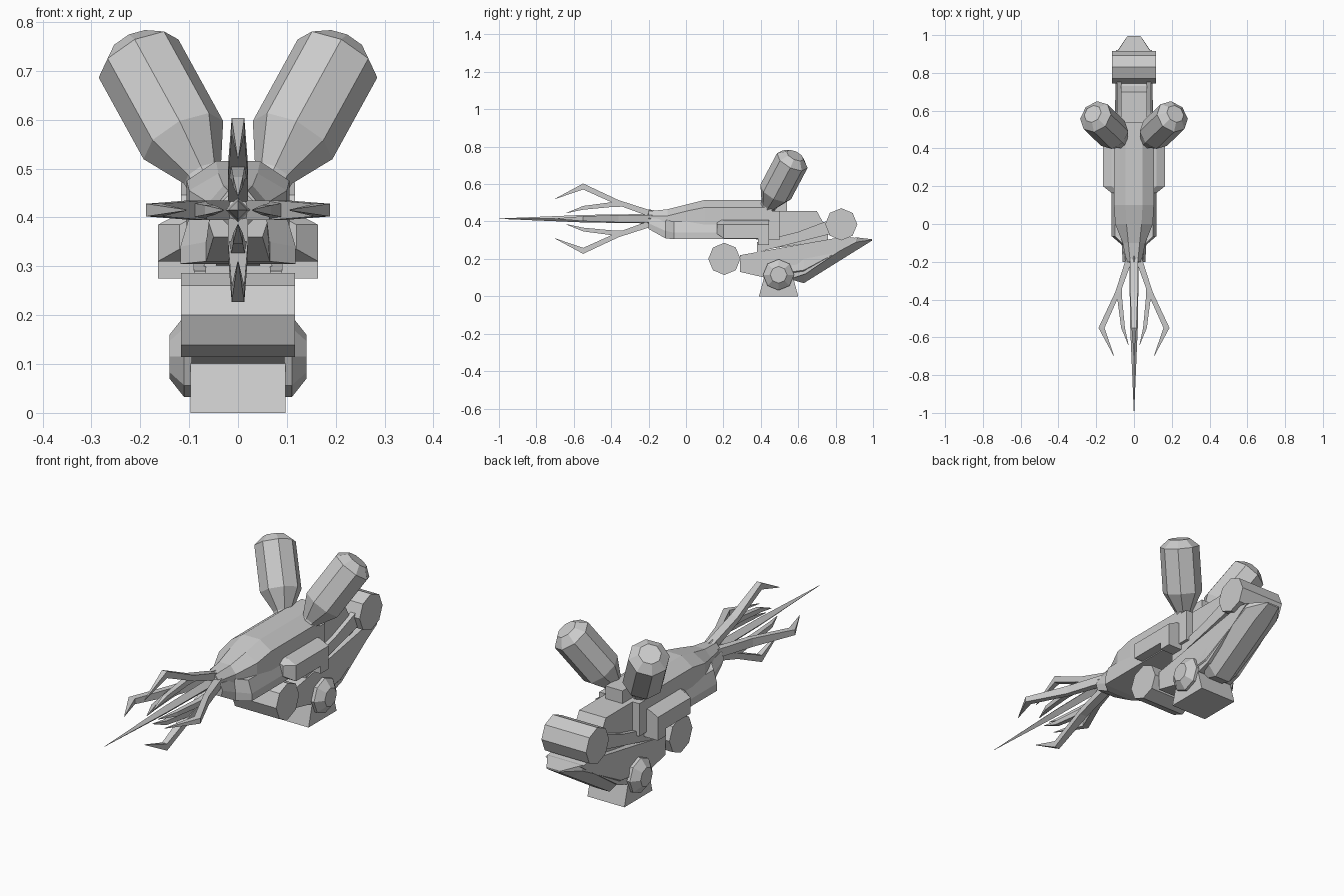
import bpy
import bmesh
from math import cos, sin, pi
from mathutils import Vector

cube = bpy.data.objects.get("Cube")
if cube:
    bpy.data.objects.remove(cube, do_unlink=True)

grey = bpy.data.materials.new("hull_grey")
grey.use_nodes = True
colour = (0.6, 0.6, 0.6, 1)
grey.diffuse_color = colour
grey.node_tree.nodes["Principled BSDF"].inputs["Base Color"].default_value = colour


def loft(name, rings):
    """Skin a row of equal-sized rings and cap both ends."""
    bm = bmesh.new()
    rows = [[bm.verts.new(p) for p in ring] for ring in rings]
    n = len(rows[0])
    for a, b in zip(rows, rows[1:]):
        for i in range(n):
            j = (i + 1) % n
            bm.faces.new((a[i], a[j], b[j], b[i]))
    bm.faces.new(rows[0])
    bm.faces.new(rows[-1])
    bmesh.ops.recalc_face_normals(bm, faces=bm.faces)
    mesh = bpy.data.meshes.new(name)
    bm.to_mesh(mesh)
    bm.free()
    mesh.materials.append(grey)
    obj = bpy.data.objects.new(name, mesh)
    bpy.context.collection.objects.link(obj)
    return obj


def slab(name, profile, x0, x1):
    """Side profile in (y, z) extruded across x."""
    return loft(name, [[(x, y, z) for y, z in profile] for x in (x0, x1)])


def lathe(name, start, axis, steps, sides=8):
    """Faceted solid of revolution; steps are (distance, radius)."""
    axis = Vector(axis).normalized()
    turn = axis.to_track_quat('Z', 'Y')
    rings = []
    for d, r in steps:
        rings.append([Vector(start) + axis * d + turn @ Vector(
            (r * cos(2 * pi * i / sides), r * sin(2 * pi * i / sides), 0))
            for i in range(sides)])
    return loft(name, rings)


def section(y, top_w, top_z, side_w, side_z, low_w, low_z):
    """Symmetric six-sided cross-section of a hull."""
    half = [(top_w, top_z), (side_w, side_z), (low_w, low_z)]
    return [(x, y, z) for x, z in half] + [(-x, y, z) for x, z in reversed(half)]


# Main hull
loft("upper_hull", [
    section(-0.20, 0.02, 0.455, 0.04, 0.43, 0.04, 0.38),
    section(-0.10, 0.03, 0.465, 0.06, 0.43, 0.06, 0.36),
    section(0.00, 0.04, 0.49, 0.10, 0.455, 0.10, 0.36),
    section(0.10, 0.045, 0.515, 0.105, 0.475, 0.105, 0.36),
    section(0.46, 0.045, 0.515, 0.105, 0.475, 0.105, 0.36)])
loft("lower_hull", [
    section(-0.20, 0.045, 0.42, 0.06, 0.39, 0.05, 0.36),
    section(-0.11, 0.055, 0.41, 0.065, 0.35, 0.065, 0.31),
    section(-0.065, 0.10, 0.40, 0.118, 0.34, 0.118, 0.305),
    section(0.40, 0.10, 0.40, 0.118, 0.34, 0.118, 0.305)])
slab("hull_spine", [(0.3, 0.515), (0.54, 0.515), (0.54, 0.41), (0.45, 0.3), (0.3, 0.31)],
     -0.045, 0.045)

# Rear housing and the bed below it
slab("rear_housing", [(0.42, 0.455), (0.70, 0.455), (0.73, 0.40), (0.76, 0.37),
                      (0.76, 0.30), (0.42, 0.25)], -0.07, 0.07)
lower = [(0.29, 0.22), (0.85, 0.32), (0.92, 0.31), (0.64, 0.12), (0.58, 0.10),
         (0.42, 0.10), (0.29, 0.13)]
slab("carrier_arm", lower, -0.095, 0.095)

# Tapered tail keel
loft("tail_keel", [
    section(0.56, 0.09, 0.20, 0.10, 0.13, 0.04, 0.09),
    section(0.63, 0.09, 0.26, 0.10, 0.14, 0.04, 0.07),
    section(0.91, 0.09, 0.315, 0.092, 0.29, 0.04, 0.245),
    section(0.995, 0.035, 0.305, 0.035, 0.302, 0.03, 0.298)])

# Cross rollers: front, rear and lower hub
for name, y, z in (("front_roller", 0.205, 0.20), ("rear_roller", 0.83, 0.385)):
    lathe(name, (-0.117, y, z), (1, 0, 0), [(0, 0.086), (0.234, 0.086)])
lathe("wheel_hub", (-0.14, 0.495, 0.115), (1, 0, 0),
      [(0, 0.045), (0.03, 0.083), (0.25, 0.083), (0.28, 0.045)])

# Foot
loft("foot", [
    [(-0.097, 0.39, 0), (0.097, 0.39, 0), (0.097, 0.6, 0), (-0.097, 0.6, 0)],
    [(-0.097, 0.42, 0.11), (0.097, 0.42, 0.11), (0.097, 0.57, 0.11), (-0.097, 0.57, 0.11)]])

for side, s in (("left", 1), ("right", -1)):
    # Side sponson with a sloped front and a deeper rear block
    def face(y, w, low, s=s):
        return [(s * 0.09, y, 0.41), (s * (w - 0.045), y, 0.408), (s * w, y, 0.385),
                (s * w, y, low), (s * 0.09, y, low)]
    loft(side + "_sponson", [face(0.165, 0.12, 0.335), face(0.20, 0.164, 0.31),
                             face(0.385, 0.164, 0.31)])
    loft(side + "_rear_block", [face(0.385, 0.164, 0.275), face(0.445, 0.164, 0.275)])
    slab(side + "_shoulder", [(0.44, 0.455), (0.50, 0.455), (0.50, 0.3), (0.44, 0.3)],
         s * 0.04, s * 0.105)

    # Slanted struts carrying the rear roller
    slab(side + "_strut", [(0.38, 0.29), (0.60, 0.345), (0.76, 0.405), (0.80, 0.34),
                           (0.38, 0.235)], s * 0.065, s * 0.09)

    # Angled pod on a narrow neck
    lathe(side + "_pod", (s * 0.055, 0.425, 0.455), (s * 0.55, 0.53, 1),
          [(0, 0.042), (0.04, 0.042), (0.13, 0.091), (0.34, 0.091), (0.375, 0.05)])

# Central spike
lathe("centre_spike", (0, -0.09, 0.415), (0, -1, 0),
      [(0, 0.03), (0.11, 0.05), (0.125, 0.025), (0.46, 0.02), (0.908, 0.001)], 4)


# Claws around the spike
def prong(name, path, out, side):
    """Square tapering bar; path holds (y, offset, half thickness, half width)."""
    rings = []
    for y, r, t, w in path:
        rings.append([Vector((0, y, 0.415)) + out * (r + a * t) + side * (b * w)
                      for a, b in ((-1, -1), (1, -1), (1, 1), (-1, 1))])
    return loft(name, rings)


outer = [(-0.17, 0.02, 0.018, 0.02), (-0.36, 0.085, 0.014, 0.02),
         (-0.55, 0.172, 0.016, 0.013), (-0.70, 0.106, 0.001, 0.001)]
inner = [(-0.34, 0.076, 0.012, 0.018), (-0.39, 0.076, 0.013, 0.014),
         (-0.55, 0.058, 0.01, 0.01), (-0.64, 0.03, 0.001, 0.001)]
X, Z = Vector((1, 0, 0)), Vector((0, 0, 1))
for label, out, side in (("left", X, Z), ("right", -X, Z), ("top", Z, X), ("bottom", -Z, X)):
    prong(label + "_claw", outer, out, side)
    prong(label + "_inner_claw", inner, out, side)
